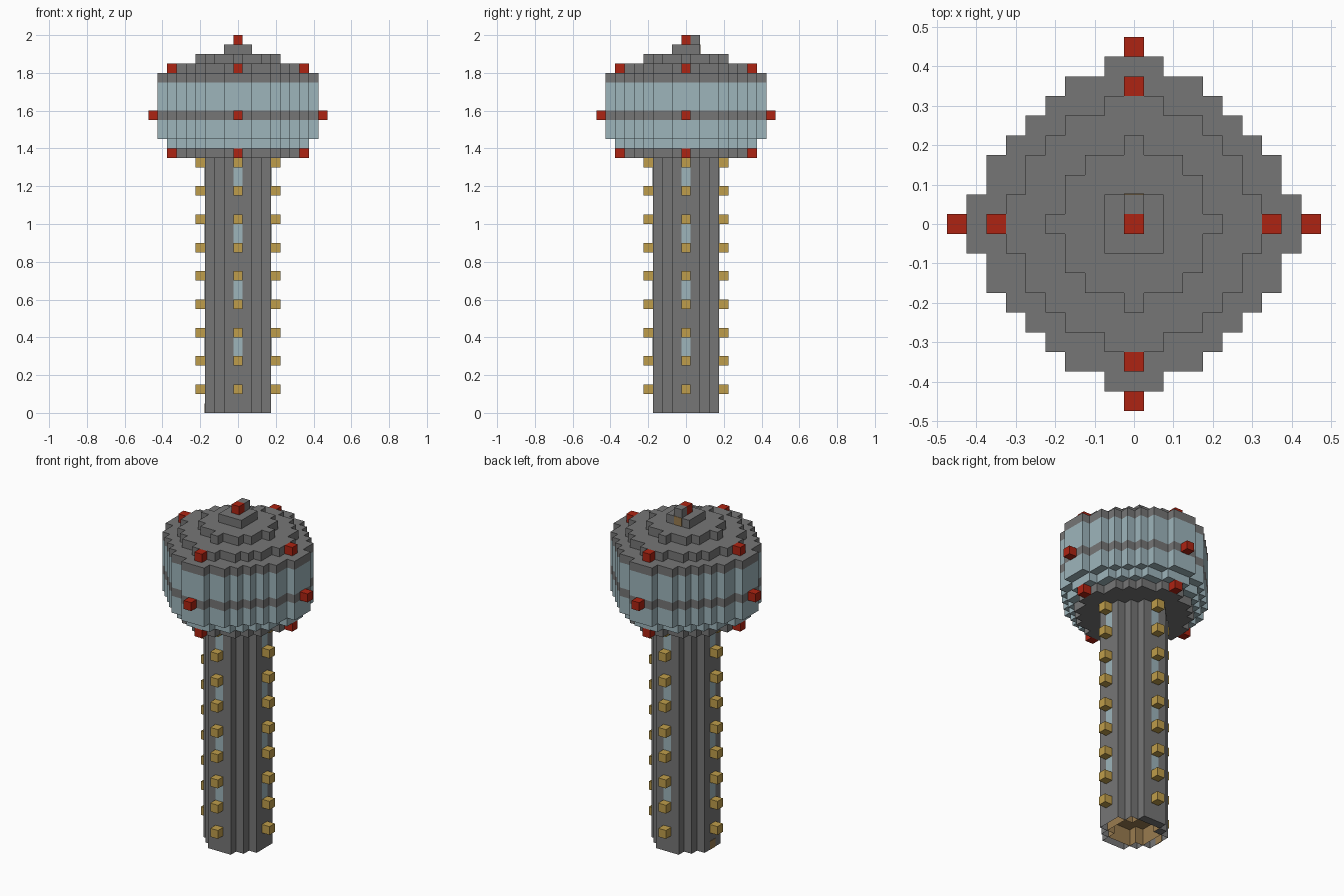
import bpy, bmesh
from mathutils import Vector

old = bpy.data.objects.get("Cube")
if old:
    bpy.data.objects.remove(old, do_unlink=True)

U = 0.05  # edge of one building block


def material(name, rgb):
    m = bpy.data.materials.new(name)
    m.use_nodes = True
    m.diffuse_color = (*rgb, 1)
    m.node_tree.nodes["Principled BSDF"].inputs["Base Color"].default_value = (*rgb, 1)
    return m


stone = material("grey stone", (0.18, 0.18, 0.18))
glass = material("pale blue glass", (0.34, 0.46, 0.50))
red = material("red lamp", (0.42, 0.017, 0.006))
gold = material("gold", (0.52, 0.34, 0.07))
wood = material("brown wood", (0.32, 0.20, 0.08))

# Half-width of each block row, counted outward from the centre row
RINGS = {
    8: [8, 8, 7, 7, 6, 5, 4, 3, 1],
    7: [7, 7, 6, 6, 5, 4, 3, 1],
    6: [6, 6, 5, 5, 4, 3, 1],
    4: [4, 3, 3, 2, 0],
    3: [3, 3, 2, 1],
    2: [2, 2, 1],
    1: [1, 1],
}


def outline(radius):
    """Stepped round outline as a counter-clockwise list of points."""
    rows = RINGS[radius]
    quarter = []
    for j, w in enumerate(rows):
        following = rows[j + 1] if j + 1 < len(rows) else None
        if following != w:
            quarter.append(((w + 0.5) * U, (j + 0.5) * U))
            if following is not None:
                quarter.append(((following + 0.5) * U, (j + 0.5) * U))
    points = []
    for _ in range(4):
        points += quarter
        quarter = [(-y, x) for x, y in quarter]
    return points


def finish(name, bm, *mats):
    bmesh.ops.recalc_face_normals(bm, faces=bm.faces[:])
    mesh = bpy.data.meshes.new(name)
    bm.to_mesh(mesh)
    bm.free()
    for m in mats:
        mesh.materials.append(m)
    ob = bpy.data.objects.new(name, mesh)
    bpy.context.collection.objects.link(ob)
    return ob


def loop(bm, radius, z):
    return [bm.verts.new((x, y, z)) for x, y in outline(radius)]


def walls(bm, low, high, index=0):
    n = len(low)
    for i in range(n):
        k = (i + 1) % n
        bm.faces.new((low[i], low[k], high[k], high[i])).material_index = index


def layer(name, radius, start, end, mat):
    bm = bmesh.new()
    low, high = loop(bm, radius, start * U), loop(bm, radius, end * U)
    walls(bm, low, high)
    bm.faces.new(low[::-1])
    bm.faces.new(high)
    return finish(name, bm, mat)


def box(name, centre, size, mat):
    bm = bmesh.new()
    bmesh.ops.create_cube(bm, size=1)
    bmesh.ops.scale(bm, vec=size, verts=bm.verts)
    bmesh.ops.translate(bm, vec=Vector(centre), verts=bm.verts)
    return finish(name, bm, mat)


SIDES = {"front": (0, -1), "left": (1, 0), "back": (0, 1), "right": (-1, 0)}


def on_sides(name, distance, z, depth, height, mat):
    for side, (dx, dy) in SIDES.items():
        size = (depth if dx else U, depth if dy else U, height)
        box(f"{side}_{name}", (dx * distance, dy * distance, z), size, mat)


# Shaft with a recessed wooden underside
bm = bmesh.new()
outer, top = loop(bm, 3, 0), loop(bm, 3, 27 * U)
inner, ceiling = loop(bm, 2, 0), loop(bm, 2, 2 * U)
walls(bm, outer, top)
walls(bm, inner, ceiling, 1)
bm.faces.new(top)
bm.faces.new(ceiling).material_index = 1
rim = [e for e in bm.edges if all(v.co.z == 0 for v in e.verts)]
bmesh.ops.triangle_fill(bm, edges=rim, use_beauty=True, normal=(0, 0, -1))
finish("shaft", bm, stone, wood)

# Gold studs and windows up the shaft
for n in range(9):
    on_sides(f"stud_{n + 1}", 4 * U, (2.5 + 3 * n) * U, U, U, gold)
for n in range(4):
    on_sides(f"window_{n + 1}", 3.5 * U, (7 + 6 * n) * U, 0.004, 2 * U, glass)

# Stacked layers of the round head
HEAD = [
    ("head_base", 6, 27, 28, stone),
    ("lower_glass", 7, 28, 29, glass),
    ("middle_glass", 8, 29, 31, glass),
    ("stone_band", 8, 31, 32, stone),
    ("upper_glass", 8, 32, 35, glass),
    ("head_rim", 8, 35, 36, stone),
    ("lower_roof", 6, 36, 37, stone),
    ("upper_roof", 4, 37, 38, stone),
    ("roof_cap", 1, 38, 39, stone),
]
for part in HEAD:
    layer(*part)

# Red lamps around the head and on top
on_sides("base_lamp", 7 * U, 27.5 * U, U, U, red)
on_sides("band_lamp", 9 * U, 31.5 * U, U, U, red)
on_sides("roof_lamp", 7 * U, 36.5 * U, U, U, red)
box("top_lamp", (0, 0, 39.5 * U), (U, U, U), red)
box("top_lamp_backing", (0, U, 39.5 * U), (U, U, U), stone)

# Wooden hatch behind the cap and a low door in the shaft
box("roof_hatch", (0, 1.5 * U, 38.5 * U), (U, 0.004, U), wood)
box("shaft_door", (-3.5 * U, 0, 0.5 * U), (0.004, U, U), wood)
